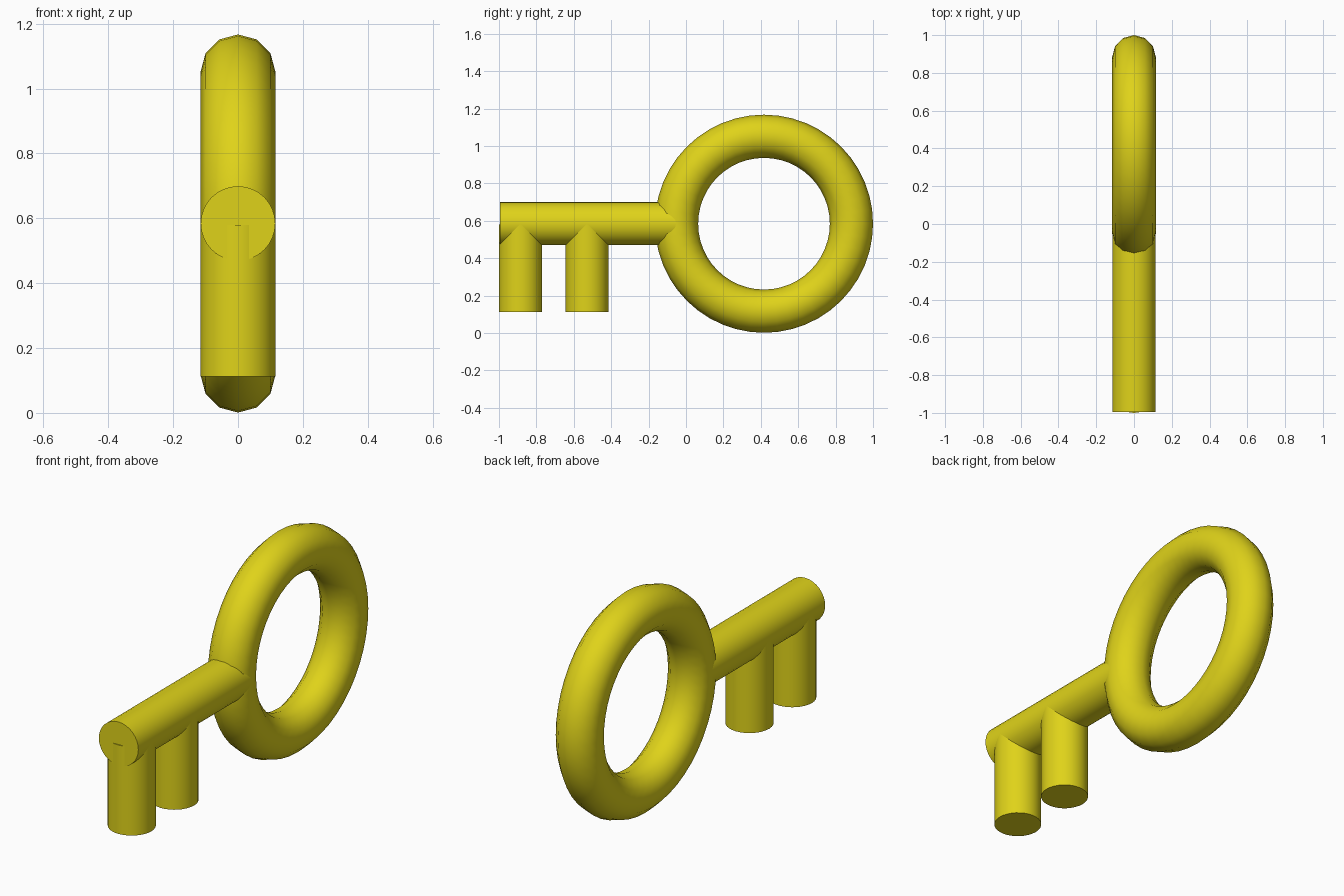
import bpy
from math import radians

if "Cube" in bpy.data.objects:
    bpy.data.objects.remove(bpy.data.objects["Cube"])

TUBE = 0.1155      # shared thickness of ring, shaft and teeth
MID_Z = 0.584      # height of ring centre and shaft axis

gold = bpy.data.materials.new("yellow_metal")
gold.diffuse_color = (0.74, 0.65, 0.01, 1)
gold.use_nodes = True
gold.node_tree.nodes["Principled BSDF"].inputs["Base Color"].default_value = gold.diffuse_color


def finish(name):
    ob = bpy.context.object
    ob.name = name
    ob.data.materials.append(gold)
    bpy.ops.object.transform_apply(location=False, rotation=True, scale=True)
    bpy.ops.object.shade_smooth_by_angle(angle=radians(40))
    return ob


def rod(name, centre, length, rotation=(0, 0, 0)):
    bpy.ops.mesh.primitive_cylinder_add(vertices=32, radius=TUBE - 0.0005, depth=length,
                                        location=centre, rotation=rotation)
    return finish(name)


# Ring handle, standing in the YZ plane
bpy.ops.mesh.primitive_torus_add(major_radius=0.4675, minor_radius=TUBE,
                                 major_segments=48, minor_segments=12,
                                 location=(0, 0.417, MID_Z),
                                 rotation=(0, radians(90), 0))
finish("ring_handle")

# Shaft, running from the key tip into the ring
tip, root = -0.9945, -0.05
rod("shaft", (0, (tip + root) / 2, MID_Z), root - tip, (radians(90), 0, 0))

# Two teeth hanging below the shaft
low, high = 0.112, 0.58
for name, y in (("tip_tooth", -0.885), ("inner_tooth", -0.529)):
    rod(name, (0, y, (low + high) / 2), high - low)
